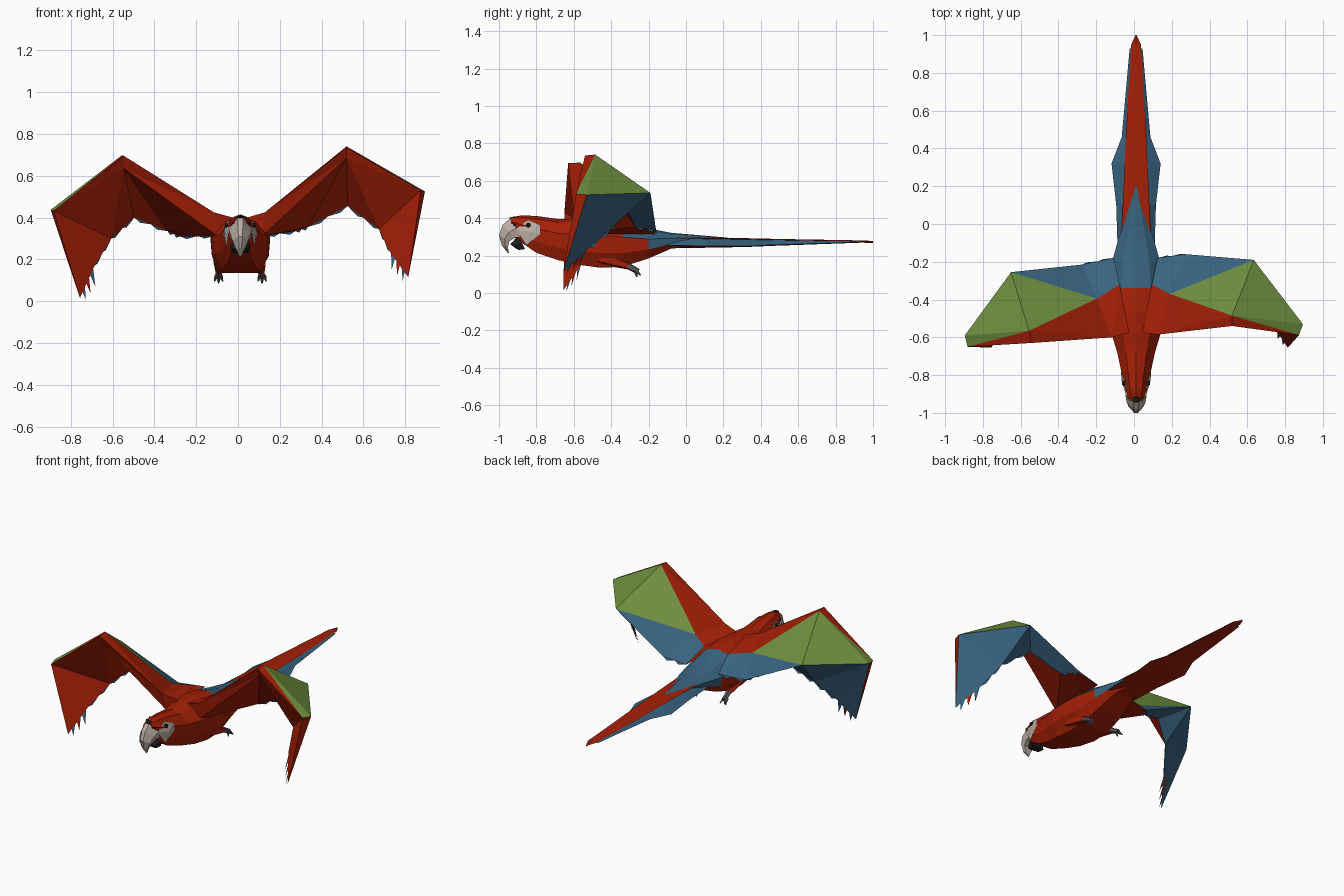
import bpy
import math
from mathutils import Vector

if "Cube" in bpy.data.objects:
    bpy.data.objects.remove(bpy.data.objects["Cube"])

COL = {"red": (.38, .014, .002, 1), "green": (.16, .28, .05, 1), "blue": (.04, .125, .215, 1),
       "bone": (.50, .42, .37, 1), "black": (.012, .012, .014, 1), "grey": (.12, .10, .12, 1)}
KEYS = list(COL)
MATS = []
for k in KEYS:
    m = bpy.data.materials.new(k)
    m.diffuse_color = COL[k]
    m.use_nodes = True
    m.node_tree.nodes["Principled BSDF"].inputs["Base Color"].default_value = m.diffuse_color
    MATS.append(m)


def build(name, verts, faces, colours, shift=.011):
    me = bpy.data.meshes.new(name)
    me.from_pydata([tuple(v) for v in verts], [], faces)
    for m in MATS:
        me.materials.append(m)
    for p in me.polygons:
        c = colours(p) if callable(colours) else colours
        p.material_index = KEYS.index(c[p.index] if isinstance(c, list) else c)
    ob = bpy.data.objects.new(name, me)
    ob.location.x = shift
    bpy.context.collection.objects.link(ob)
    return ob


def loft(name, rings, colours):
    n = len(rings[0])
    verts = [v for r in rings for v in r]
    faces = [(i * n + j, i * n + (j + 1) % n, (i + 1) * n + (j + 1) % n, (i + 1) * n + j)
             for i in range(len(rings) - 1) for j in range(n)]
    faces += [tuple(range(n))[::-1], tuple(range(len(verts) - n, len(verts)))]
    return build(name, verts, faces, colours)


def spike(name, a, b, ra, rb, colour, n=5):
    # tapered rod between two points
    a, b = Vector(a), Vector(b)
    q = (b - a).to_track_quat('Z', 'Y')
    ring = lambda c, r: [c + q @ Vector((r * math.cos(t * math.tau / n), r * math.sin(t * math.tau / n), 0))
                         for t in range(n)]
    return loft(name, [ring(a, ra), ring(b, rb)], colour)


# Body: faceted cross-sections (y, half width, top, bottom)
HALF = [(0, 1), (.55, .84), (1, .3), (.95, -.4), (.65, -1)]
SECT = HALF + [(-x, z) for x, z in HALF[:0:-1]]


def ring(y, w, zt, zb):
    mid, h = (zt + zb) / 2, (zt - zb) / 2
    return [(x * w, y, mid + z * h) for x, z in SECT]


def body_colour(p):
    y, nz = p.center.y, p.normal.z
    return "blue" if (y > -.34 and nz > .15) or (y > -.2 and nz > -.3) else "red"


loft("body", [ring(*r) for r in (
    (-.935, .033, .405, .34), (-.88, .056, .415, .27), (-.80, .074, .412, .215), (-.68, .10, .395, .175),
    (-.58, .13, .40, .152), (-.46, .142, .40, .135), (-.34, .143, .385, .14), (-.2, .127, .345, .185),
    (-.08, .094, .322, .237), (.2, .006, .298, .265))], body_colour)

# Face patches and eyes
for s, side in ((1, "right"), (-1, "left")):
    patch = [(.052, -.91, .34), (.054, -.845, .392), (.076, -.78, .365), (.080, -.78, .315),
             (.066, -.853, .255), (.076, -.83, .325)]
    build(side + "_face_patch", [(s * x, y, z) for x, y, z in patch],
          [(i, (i + 1) % 5, 5)[::s] for i in range(5)], "bone")
    spike(side + "_eye", (s * .055, -.842, .362), (s * .074, -.842, .362), .015, .01, "black", 6)


# Beak: hooked upper part and short dark lower part
def beak_ring(yf, zf, yb, zb, w):
    f, b = Vector((0, yf, zf)), Vector((0, yb, zb))
    out = [f.lerp(b, t) + Vector((w * k, 0, 0)) for t, k in ((0, .25), (.55, 1), (1, .85))]
    return out + [Vector((-v.x, v.y, v.z)) for v in out[::-1]]


loft("cere", [beak_ring(-.915, .41, -.89, .33, .045), beak_ring(-.945, .404, -.905, .33, .045)], "black")
loft("upper_beak", [beak_ring(*r) for r in (
    (-.935, .404, -.885, .30, .056), (-.98, .365, -.915, .295, .05), (-1.0, .31, -.945, .275, .038),
    (-.985, .255, -.952, .245, .022), (-.952, .213, -.947, .214, .004))], "bone")
loft("lower_beak", [beak_ring(*r) for r in (
    (-.90, .31, -.86, .235, .05), (-.925, .275, -.895, .23, .035), (-.94, .262, -.92, .245, .015))], "black")

# Tail: thin red centre feathers on top of a fan that is blue above and red below
loft("tail_centre", [[(0, y, t), (w, y, t - .005), (0, y, t - .012), (-w, y, t - .005)] for y, w, t in (
    (-.12, .08, .302), (.2, .066, .296), (.5, .052, .289), (.95, .026, .281), (1.0, .003, .278))], "red")
loft("tail_fan", [[(-w, y, e), (-k, y, t), (k, y, t), (w, y, e), (0, y, b)] for y, w, k, t, e, b in (
    (-.13, .098, .06, .294, .255, .24), (.1, .105, .055, .29, .252, .242), (.32, .13, .05, .286, .25, .246),
    (.46, .076, .045, .283, .257, .252), (.93, .034, .024, .277, .272, .269))],
    lambda p: "blue" if p.normal.z > 0 else "red")

# Wings: named corner points, shared face layout (S, K: underside ridge behind which it turns blue)
RIGHT = dict(A=(.125, -.585, .425), a=(.11, -.57, .31), P=(.515, -.485, .74), F=(.515, -.54, .735),
             U=(.515, -.52, .685), W=(.89, -.53, .525), V=(.87, -.588, .53), C=(.63, -.19, .535),
             S=(.52, -.32, .455), K=(.33, -.27, .355), N=(.67, -.40, .345), M=(.72, -.52, .24),
             T=(.81, -.655, .115), G=(.185, -.37, .42), R=(.27, -.16, .335), B=(.12, -.18, .315),
             D=(.09, -.32, .385), E=(.04, -.575, .40))
LEFT = dict(A=(-.12, -.6, .425), a=(-.10, -.58, .31), P=(-.56, -.565, .697), F=(-.55, -.63, .695),
            U=(-.55, -.60, .635), W=(-.9, -.59, .437), V=(-.885, -.65, .432), C=(-.655, -.255, .49),
            S=(-.5, -.37, .40), K=(-.34, -.30, .335), N=(-.61, -.44, .30), M=(-.69, -.55, .17),
            T=(-.76, -.655, .015), G=(-.2, -.395, .395), R=(-.28, -.215, .31), B=(-.11, -.18, .315),
            D=(-.08, -.32, .385), E=(-.03, -.575, .40))
FACES = {"red": "AFP APG AGD ADE AEa FVP VWT AaU AUF aKU UKS aRK aBR UFV UVN USN VNM VMT",
         "green": "PVW PWC GPC", "blue": "GCR GRB DGB CSK CKR WCN CSN WNM WMT"}

for side, pts in (("right", RIGHT), ("left", LEFT)):
    names = list(pts)
    faces, cols = [], []
    for c, text in FACES.items():
        for f in text.split():
            tri = [names.index(ch) for ch in f]
            faces.append(tri if side == "right" else tri[::-1])
            cols.append(c)
    build(side + "_wing", list(pts.values()), faces, cols, .004)

    # Finger feathers at the wing tip and short feathers along the trailing edge
    p = {k: Vector(v) for k, v in pts.items()}
    verts, tris, cols = [], [], []

    def feather(base0, base1, tip, colour):
        i = len(verts)
        verts.extend((base0, base1, tip))
        tris.append((i, i + 1, i + 2))
        cols.append(colour)

    drop = (p["T"] - p["W"]) * .1
    for i in range(3):
        a, b = p["T"].lerp(p["M"], .2 + i * .28), p["T"].lerp(p["M"], .6 + i * .28)
        back = (p["W"] - a) * .15
        feather(a + back, b + back, a + drop * (1 + i * .25), "red" if i == 1 else "blue")
    edge = [p[k] for k in "MNSKRB"]
    for e0, e1 in zip(edge, edge[1:]):
        for i in range(2):
            a, b = e0.lerp(e1, i / 2), e0.lerp(e1, (i + 1) / 2)
            feather(a, b, a.lerp(b, .35) + Vector((0, .006, -.014)), "blue")
    build(side + "_wing_feathers", verts, tris, cols, .004)

# Legs, feet and claws
for s, side in ((1, "right"), (-1, "left")):
    x = s * .1
    spike(side + "_thigh", (s * .085, -.46, .195), (x, -.31, .145), .045, .02, "red")
    spike(side + "_foot", (x, -.32, .15), (x * 1.04, -.255, .115), .018, .015, "grey")
    for dx, dy, z in ((-.02, .02, .095), (.02, .02, .095), (0, .0, .085)):
        spike(side + "_claw", (x * 1.04 + dx * .4, -.27, .122), (x * 1.04 + dx, -.262 + dy, z), .013, .003, "grey", 4)
